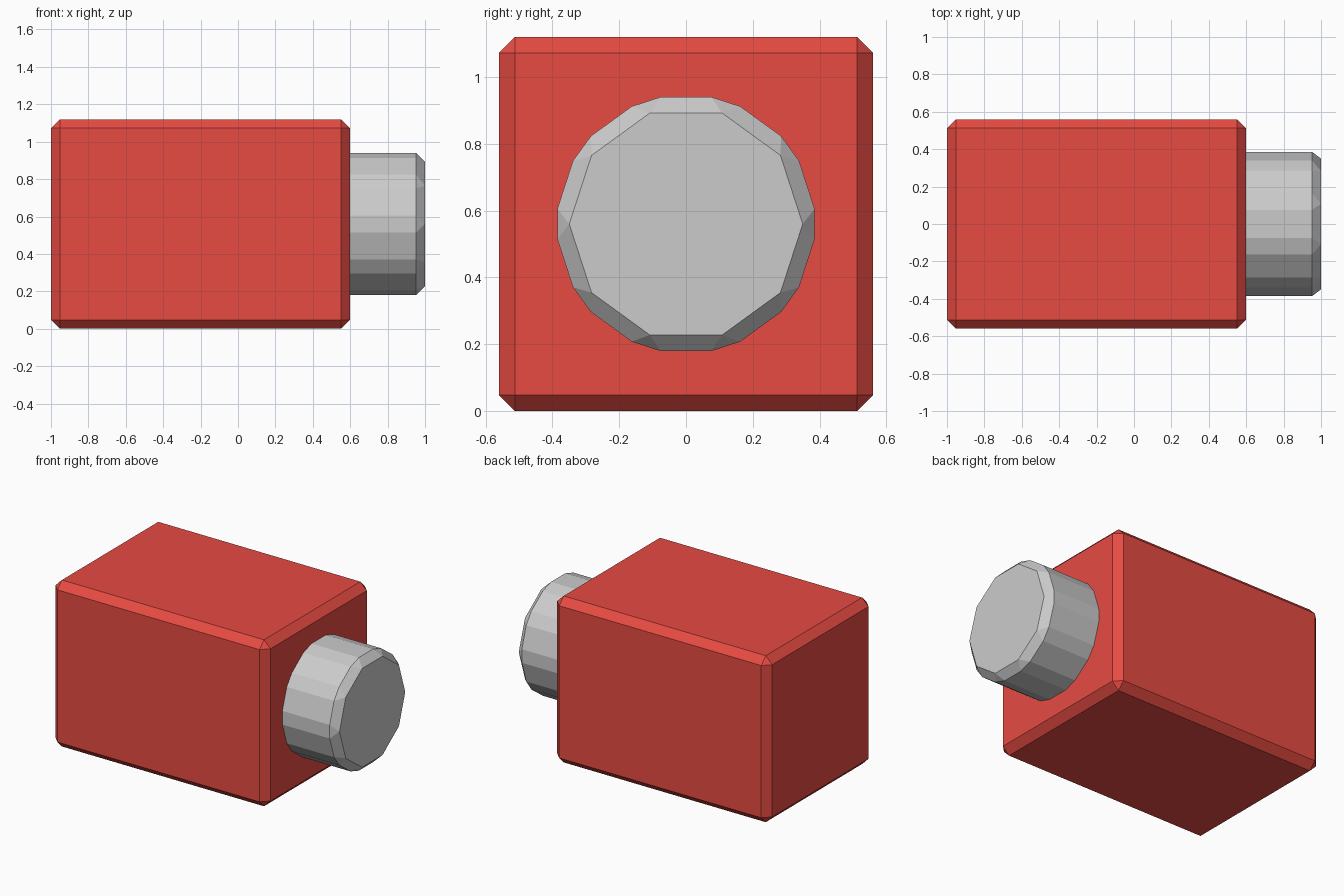
import bpy
from math import radians

if "Cube" in bpy.data.objects:
    bpy.data.objects.remove(bpy.data.objects["Cube"])

BEVEL = 0.048
HEIGHT = 1.12
MID_Z = HEIGHT / 2


def chamfer(obj):
    """Single-segment chamfer on every edge, flat faces."""
    mod = obj.modifiers.new("chamfer", 'BEVEL')
    mod.width = BEVEL
    mod.segments = 1
    mod.limit_method = 'ANGLE'
    mod.angle_limit = radians(30)


# Red block body
bpy.ops.mesh.primitive_cube_add(size=1, location=(-0.2, 0, MID_Z))
body = bpy.context.object
body.name = "body"
body.scale = (1.6, HEIGHT, HEIGHT)
bpy.ops.object.transform_apply(location=False, rotation=False, scale=True)
chamfer(body)

red = bpy.data.materials.new("red")
red.diffuse_color = (0.8, 0.07, 0.055, 1)
red.use_nodes = True
red.node_tree.nodes["Principled BSDF"].inputs["Base Color"].default_value = red.diffuse_color
body.data.materials.append(red)

# Grey ten-sided end knob, set into the right side of the body
x_in, x_out = 0.5, 1.0
bpy.ops.mesh.primitive_cylinder_add(
    vertices=10, radius=0.4, depth=x_out - x_in,
    location=((x_in + x_out) / 2, 0, MID_Z))
knob = bpy.context.object
knob.name = "end_knob"
# Start vertex of the decagon points along y, axis along x
knob.rotation_euler = (0, radians(90), 0)
bpy.ops.object.transform_apply(location=False, rotation=True, scale=False)
chamfer(knob)
